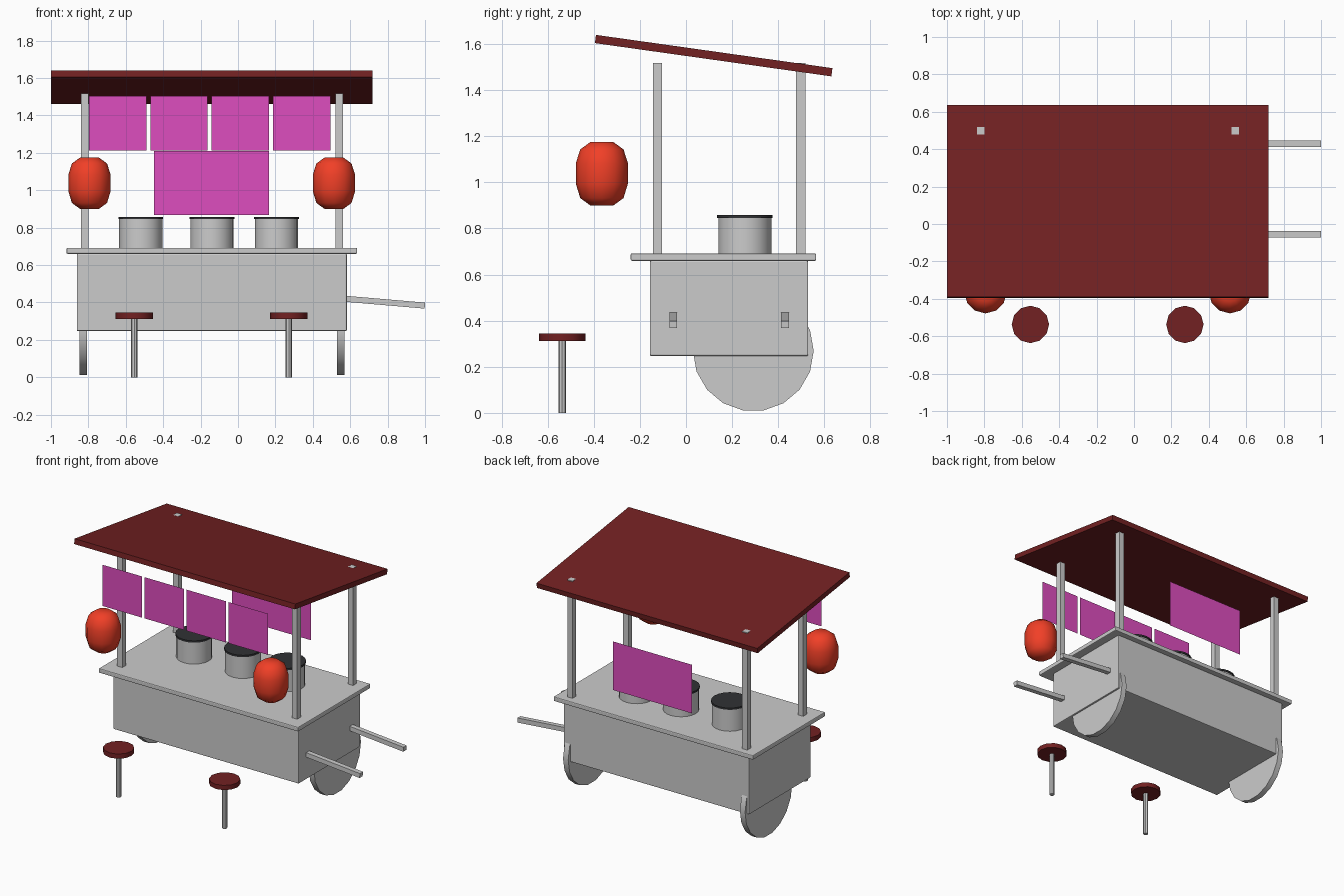
import bpy, bmesh, math
from mathutils import Matrix

if "Cube" in bpy.data.objects:
    bpy.data.objects.remove(bpy.data.objects["Cube"])


def material(name, rgb):
    m = bpy.data.materials.new(name)
    m.diffuse_color = (*rgb, 1)
    m.use_nodes = True
    m.node_tree.nodes["Principled BSDF"].inputs["Base Color"].default_value = m.diffuse_color
    return m


RED = material("dark_red", (0.17, 0.015, 0.016))
ORANGE = material("lantern_red", (0.88, 0.05, 0.02))
PINK = material("cloth_pink", (0.73, 0.075, 0.52))
DARK = material("lid_dark", (0.03, 0.031, 0.034))


def finish(name, bm, mat=None, smooth=False):
    bmesh.ops.recalc_face_normals(bm, faces=bm.faces)
    me = bpy.data.meshes.new(name)
    bm.to_mesh(me)
    bm.free()
    ob = bpy.data.objects.new(name, me)
    bpy.context.collection.objects.link(ob)
    if mat:
        me.materials.append(mat)
    if smooth:
        bpy.ops.object.select_all(action='DESELECT')
        ob.select_set(True)
        bpy.context.view_layer.objects.active = ob
        bpy.ops.object.shade_smooth_by_angle(angle=math.radians(40))
    return ob


def box(name, lo, hi, mat=None, bevel=0):
    bm = bmesh.new()
    bmesh.ops.create_cube(bm, size=1)
    for v in bm.verts:
        v.co = [(a + b) / 2 + c * (b - a) for a, b, c in zip(lo, hi, v.co)]
    ob = finish(name, bm, mat)
    if bevel:
        mod = ob.modifiers.new("bevel", 'BEVEL')
        mod.width = bevel
        mod.segments = 2
    return ob


def lathe(name, x, y, profile, sides, mat=None, smooth=True):
    """Closed solid of revolution through (radius, z) points."""
    bm = bmesh.new()
    rings = []
    for r, z in profile:
        rings.append([bm.verts.new((x + r * math.cos(2 * math.pi * i / sides),
                                    y + r * math.sin(2 * math.pi * i / sides), z))
                      for i in range(sides)])
    for a, b in zip(rings, rings[1:]):
        for i in range(sides):
            j = (i + 1) % sides
            bm.faces.new((a[i], a[j], b[j], b[i]))
    bm.faces.new(rings[0])
    bm.faces.new(rings[-1])
    return finish(name, bm, mat, smooth)


def cloth(name, x0, x1, y, z0, z1):
    bm = bmesh.new()
    bm.faces.new([bm.verts.new(p) for p in
                  ((x0, y, z0), (x1, y, z0), (x1, y, z1), (x0, y, z1))])
    return finish(name, bm, PINK)


# Cart body and counter
box("cart_body", (-0.862, -0.157, 0.247), (0.582, 0.53, 0.66), bevel=0.006)
box("counter", (-0.917, -0.24, 0.66), (0.637, 0.565, 0.692), bevel=0.006)

# Sloping roof
roof = box("roof", (-0.86, -0.518, -0.018), (0.86, 0.518, 0.018), RED)
roof.location = (-0.14, 0.12, 1.55)
roof.rotation_euler.x = math.radians(-8)

# Corner posts
for x in (-0.82, 0.542):
    for y in (-0.124, 0.498):
        box("roof_post", (x - 0.02, y - 0.02, 0.69), (x + 0.02, y + 0.02, 1.518))

# Wheels set into the body sides
for x in (-0.828, 0.55):
    bm = bmesh.new()
    bmesh.ops.create_cone(bm, cap_ends=True, segments=18, radius1=0.262, radius2=0.262, depth=0.04,
                          matrix=Matrix.Translation((x, 0.292, 0.269)) @ Matrix.Rotation(math.pi / 2, 4, 'Y'))
    finish("wheel", bm, smooth=True)

# Pull handles
for y in (-0.055, 0.43):
    h = box("pull_handle", (-0.22, -0.017, -0.016), (0.22, 0.017, 0.016))
    h.location = (0.78, y, 0.402)
    h.rotation_euler.y = math.radians(4.9)

# Cooking pots with lids
for x in (-0.52, -0.14, 0.205):
    lathe("pot", x, 0.255, [(0.115, 0.69), (0.115, 0.845)], 20)
    lathe("pot_lid", x, 0.255, [(0.12, 0.845), (0.12, 0.858)], 20, DARK)

# Hanging front cloths and back cloth
for i in range(4):
    x = -0.797 + i * 0.328
    cloth("front_cloth", x, x + 0.307, -0.37, 1.213, 1.503)
cloth("back_cloth", -0.45, 0.166, 0.575, 0.868, 1.21)

# Lanterns
for x in (-0.794, 0.513):
    lathe("lantern", x, -0.365,
          [(0.05, 0.9), (0.094, 0.932), (0.113, 0.995), (0.113, 1.083), (0.094, 1.143), (0.05, 1.175)],
          12, ORANGE)

# Stools
for x in (-0.554, 0.272):
    lathe("stool_leg", x, -0.537, [(0.017, 0), (0.017, 0.315)], 8)
    lathe("stool_seat", x, -0.537, [(0.1, 0.312), (0.1, 0.345)], 12, RED)
